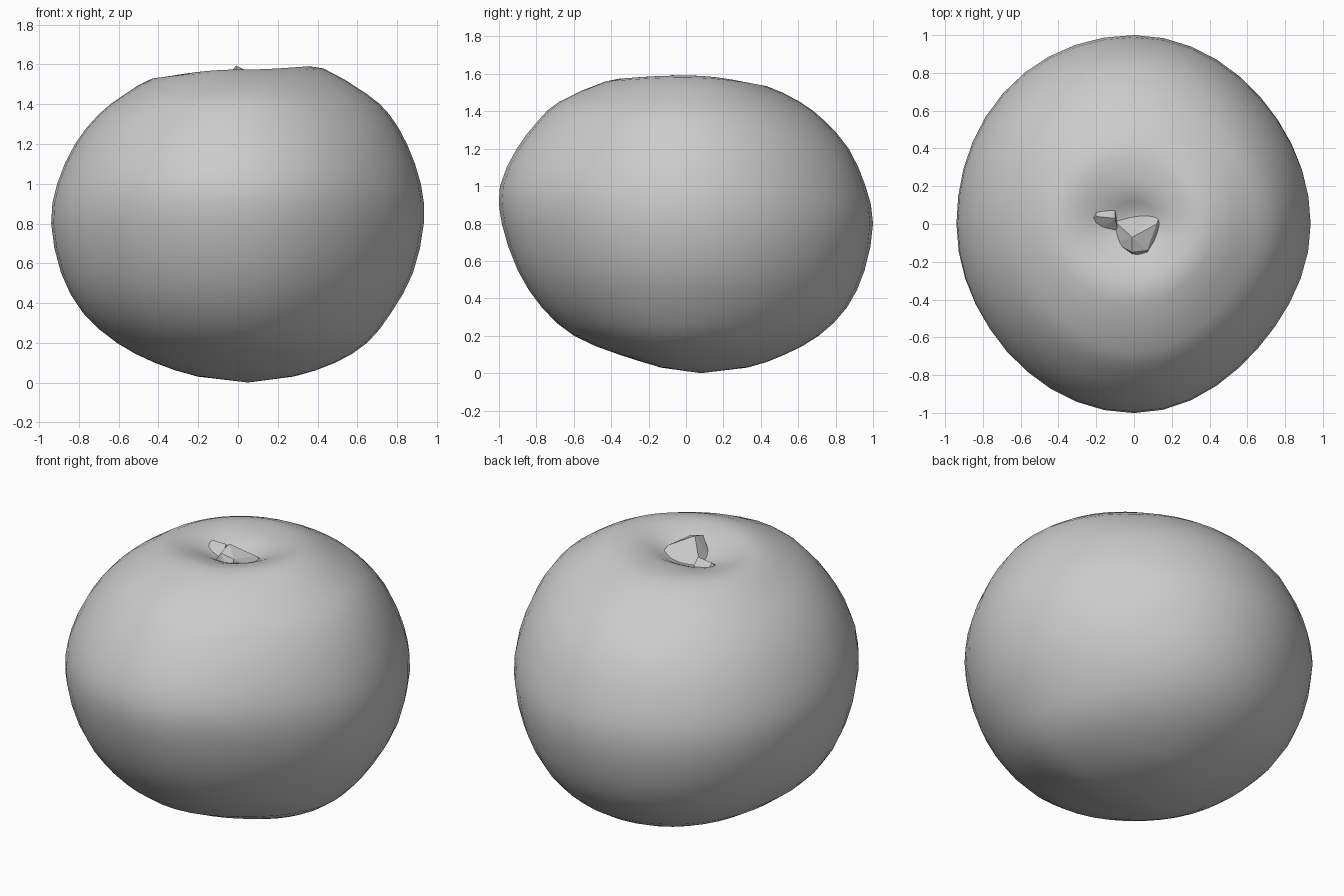
import bpy
import bmesh
from math import sin, cos, pi, atan2
from mathutils import Vector

cube = bpy.data.objects.get("Cube")
if cube:
    bpy.data.objects.remove(cube, do_unlink=True)

grey = bpy.data.materials.new("plain grey")
grey.use_nodes = True
colour = (0.6, 0.6, 0.6, 1)
grey.diffuse_color = colour
grey.node_tree.nodes["Principled BSDF"].inputs["Base Color"].default_value = colour


def finish(bm, name):
    bmesh.ops.recalc_face_normals(bm, faces=bm.faces)
    mesh = bpy.data.meshes.new(name)
    bm.to_mesh(mesh)
    bm.free()
    mesh.materials.append(grey)
    obj = bpy.data.objects.new(name, mesh)
    bpy.context.collection.objects.link(obj)
    return obj


# Body rings: height, then radius towards left, back, right and front
SIDES = [(.03, .28, .33, .2, .12), (.1, .49, .53, .42, .36),
         (.2, .65, .71, .61, .6), (.35, .77, .86, .78, .77),
         (.55, .88, .955, .89, .9), (.8, .935, 1, .94, .985),
         (1, .92, .96, .91, .995), (1.2, .85, .87, .82, .905),
         (1.35, .76, .74, .7, .79), (1.45, .65, .61, .57, .68)]
# Crown rings: radius, then height towards the same directions
CROWN = [(.43, 1.58, 1.535, 1.53, 1.56), (.3, 1.58, 1.545, 1.53, 1.57),
         (.17, 1.53, 1.53, 1.49, 1.53), (.08, 1.48, 1.48, 1.47, 1.48)]
# Narrowing of the outline on the diagonals, one per quadrant
DIAGONALS = (.98, 1.01, .985, .96)
SEGMENTS = 40


def around(values, i):
    """Blend four directional values smoothly round the axis."""
    turn = 4 * i / SEGMENTS
    k = int(turn)
    w = sin((turn - k) * pi / 2) ** 2
    return values[k % 4] * (1 - w) + values[(k + 1) % 4] * w


def outline(i):
    turn = 4 * i / SEGMENTS
    bulge = sin((turn % 1) * pi) ** 2
    return 1 + (DIAGONALS[int(turn) % 4] - 1) * bulge


def column(i):
    """One meridian of the body, from the underside to the crown."""
    a = 2 * pi * i / SEGMENTS
    out = Vector((cos(a), sin(a), 0)) * outline(i)
    pts = [out * around(r[1:], i) + Vector((0, 0, r[0])) for r in SIDES]
    pts += [out * r[0] + Vector((0, 0, around(r[1:], i))) for r in CROWN]
    pts = [Vector((.05, .08, 0))] + pts + [Vector((0, 0, 1.46))]
    # Halve each span on a smooth curve
    dense = [pts[0]]
    for k in range(1, len(pts)):
        if 1 < k < len(pts) - 1:
            mid = (pts[k - 1] + pts[k]) * 9 - pts[k - 2] - pts[k + 1]
            dense.append(mid / 16)
        dense.append(pts[k])
    return dense


# Rounded fruit body
bm = bmesh.new()
columns = [column(i) for i in range(SEGMENTS)]
bottom = bm.verts.new(columns[0][0])
top = bm.verts.new(columns[0][-1])
grid = [[bm.verts.new(p) for p in c[1:-1]] for c in columns]
for i, here in enumerate(grid):
    there = grid[(i + 1) % SEGMENTS]
    bm.faces.new((bottom, there[0], here[0]))
    for k in range(len(here) - 1):
        bm.faces.new((here[k], there[k], there[k + 1], here[k + 1]))
    bm.faces.new((here[-1], there[-1], top))
for f in bm.faces:
    f.smooth = True
finish(bm, "fruit_body")


def faceted_lump(name, base, foot, peaks):
    """A flat-sided lump: hull of a base polygon and a few raised points."""
    bm = bmesh.new()
    for x, y in base:
        bm.verts.new((x, y, foot))
    for p in peaks:
        bm.verts.new(p)
    bmesh.ops.convex_hull(bm, input=bm.verts)
    loose = [v for v in bm.verts if not v.link_faces]
    bmesh.ops.delete(bm, geom=loose, context='VERTS')
    finish(bm, name)


# Broken stem and the dry leaf stub beside it
faceted_lump("stem",
             [(-.11, .02), (.15, .08), (.17, 0), (.07, -.18), (-.01, -.17), (-.1, -.1)],
             1.46, [(-.01, -.07, 1.595), (-.01, -.15, 1.57), (.07, -.14, 1.55), (.12, 0, 1.53)])
faceted_lump("leaf_stub",
             [(-.25, .02), (-.2, .11), (-.1, .1), (-.08, -.05), (-.2, -.05)],
             1.46, [(-.2, .04, 1.525), (-.1, .03, 1.53)])
